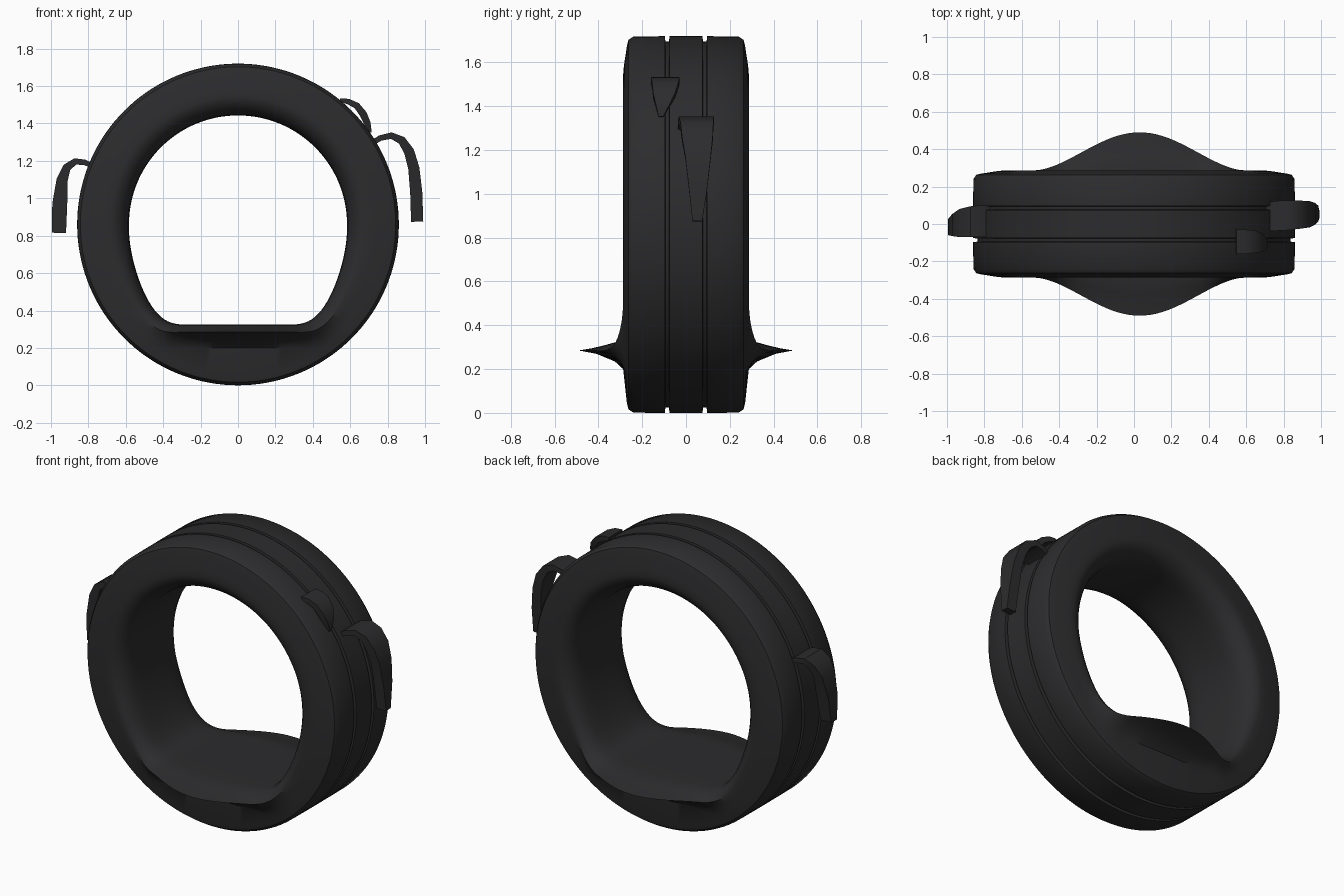
import bpy, bmesh, math
from mathutils import Vector

if "Cube" in bpy.data.objects:
    bpy.data.objects.remove(bpy.data.objects["Cube"])

rubber = bpy.data.materials.new("dark_rubber")
rubber.diffuse_color = (0.025, 0.025, 0.027, 1)
rubber.use_nodes = True
rubber.node_tree.nodes["Principled BSDF"].inputs["Base Color"].default_value = rubber.diffuse_color
CZ, SEG = 0.86, 144


def finish(bm, name, angle):
    bmesh.ops.recalc_face_normals(bm, faces=bm.faces)
    mesh = bpy.data.meshes.new(name)
    bm.to_mesh(mesh)
    bm.free()
    ob = bpy.data.objects.new(name, mesh)
    bpy.context.collection.objects.link(ob)
    mesh.materials.append(rubber)
    bpy.ops.object.select_all(action='DESELECT')
    ob.select_set(True)
    bpy.context.view_layer.objects.active = ob
    bpy.ops.object.shade_smooth_by_angle(angle=math.radians(angle))
    return ob


# Half section from bore to tread: (radius, y, collapsed z, collapsed y)
half = [(.583, .06, .325, .08), (.584, .13, .325, .17), (.588, .19, .325, .26),
        (.604, .235, .322, .325), (.63, .265, .308, .375), (.66, .283, .295, .43),
        (.685, .287, .285, .49), (.72, .284, .27, .41), (.75, .28, .235, .325),
        (.785, .274, .2, .287), (.815, .27, None, .27), (.843, .263, None, .263),
        (.859, .24, None, .24), (.86, .097, None, .097), (.836, .094, None, .094),
        (.836, .078, None, .078), (.86, .075, None, .075)]
section = half + [(r, -y, z, -t) for r, y, z, t in reversed(half)]


def tyre_point(r, y, tz, ty, a):
    x, z = r * math.sin(a), CZ - r * math.cos(a)
    if tz is None or math.cos(a) < 0:
        return x, y, z
    # lower sidewall collapses to a pinched fold
    s = min(abs(x) / .62, 1)
    k = 1 - max(0, (s - .45) / .55)
    wz = k * k * (3 - 2 * k)
    wy = max(0, math.cos(min(1, abs(x - .03) / .56) * math.pi / 2)) ** 1.7
    z += (tz - z) * wz
    z = max(z, CZ - math.sqrt(max(.80 ** 2 - x * x, 0)) if r > .7 else z)
    return x, y + (ty - y) * wy, z


# Tyre body with two tread grooves
bm = bmesh.new()
rings = [[bm.verts.new(tyre_point(*p, 2 * math.pi * i / SEG)) for p in section]
         for i in range(SEG)]
n = len(section)
for i in range(SEG):
    a, b = rings[i], rings[(i + 1) % SEG]
    for j in range(n):
        bm.faces.new((a[j], a[(j + 1) % n], b[(j + 1) % n], b[j]))
finish(bm, "tyre_body", 35)


# Torn tread strips: path of (x, z, y centre, width, thickness)
def strip(name, path):
    bm = bmesh.new()
    loops = []
    for i, (x, z, y, w, t) in enumerate(path):
        p, q = path[max(i - 1, 0)], path[min(i + 1, len(path) - 1)]
        d = Vector((q[0] - p[0], 0, q[1] - p[1])).normalized()
        nrm = Vector((-d.z, 0, d.x)) * t / 2
        side = Vector((0, w / 2, 0))
        c = Vector((x, y, z))
        loops.append([bm.verts.new(c + v) for v in
                      (nrm + side, nrm - side, -nrm - side, -nrm + side)])
    for a, b in zip(loops, loops[1:]):
        for j in range(4):
            bm.faces.new((a[j], a[(j + 1) % 4], b[(j + 1) % 4], b[j]))
    bm.faces.new(loops[0])
    bm.faces.new(loops[-1])
    finish(bm, name, 35)


strip("right_torn_strip", [(.71, 1.29, .04, .15, .03), (.76, 1.322, .043, .16, .03),
                           (.82, 1.335, .047, .16, .035), (.875, 1.31, .05, .15, .045),
                           (.915, 1.25, .052, .14, .055), (.94, 1.16, .055, .115, .06),
                           (.953, 1.03, .055, .085, .065), (.958, .875, .052, .045, .065)])
strip("left_torn_strip", [(-.77, 1.17, .015, .17, .025), (-.82, 1.192, .015, .17, .03),
                          (-.87, 1.197, .012, .165, .035), (-.915, 1.165, .005, .15, .045),
                          (-.94, 1.10, -.005, .12, .06), (-.953, .97, -.015, .09, .08),
                          (-.957, .815, -.025, .055, .075)])
strip("small_torn_strip", [(.545, 1.525, -.095, .13, .02), (.59, 1.517, -.095, .13, .03),
                           (.635, 1.495, -.095, .12, .035), (.67, 1.45, -.1, .1, .04),
                           (.692, 1.40, -.107, .06, .035), (.705, 1.35, -.115, .02, .02)])
